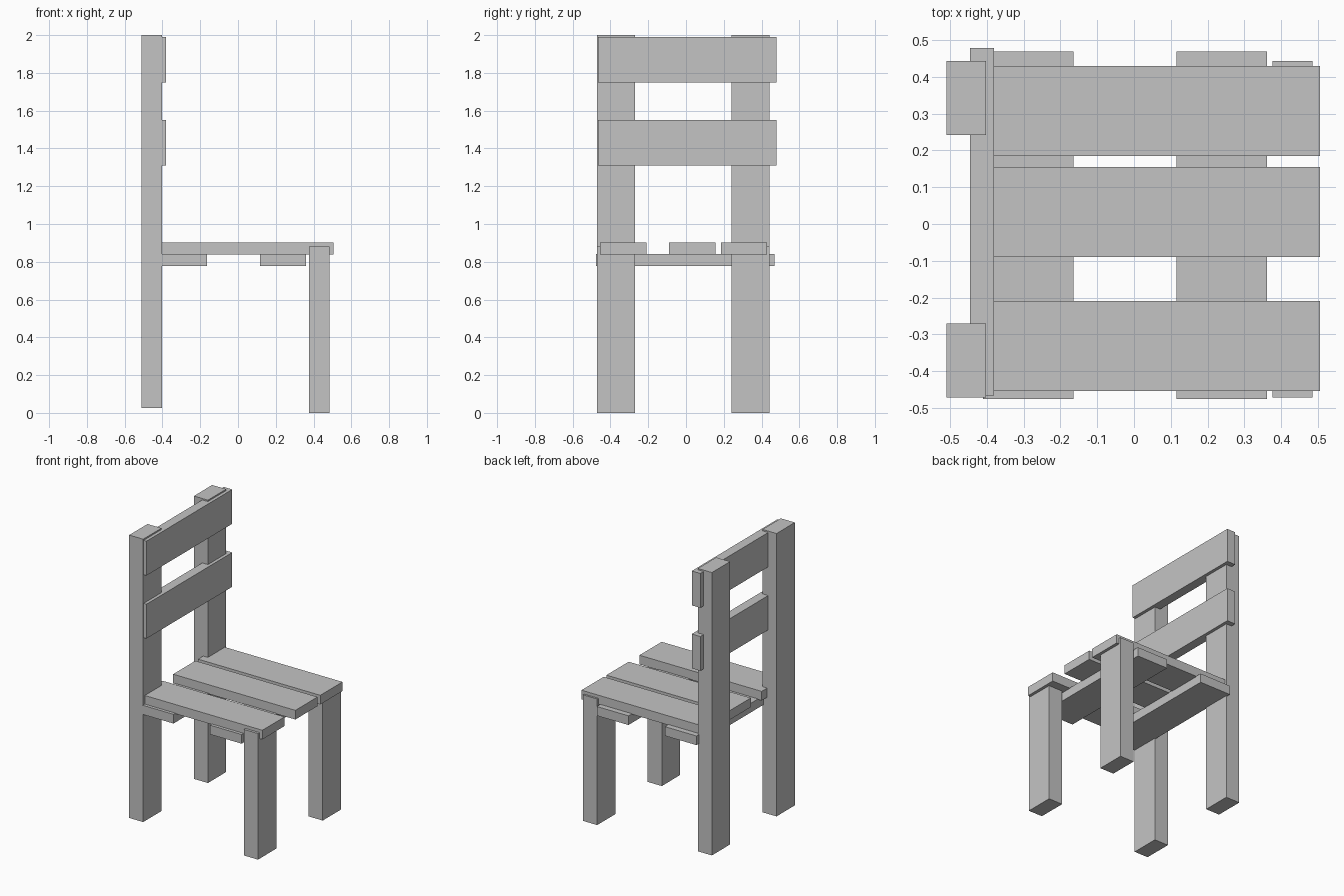
import bpy
import bmesh
from mathutils import Matrix, Vector

cube = bpy.data.objects.get("Cube")
if cube:
    bpy.data.objects.remove(cube, do_unlink=True)

# Single plain grey finish
GREY = (0.55, 0.55, 0.55, 1.0)
grey = bpy.data.materials.new("plain_grey")
grey.use_nodes = True
grey.diffuse_color = GREY
grey.node_tree.nodes["Principled BSDF"].inputs["Base Color"].default_value = GREY


def plank(name, x, y, z):
    """Box spanning the (low, high) range on each axis."""
    low, high = (Vector(corner) for corner in zip(x, y, z))
    bm = bmesh.new()
    bmesh.ops.create_cube(bm, size=1.0, matrix=Matrix.LocRotScale(
        None, None, high - low))
    mesh = bpy.data.meshes.new(name)
    bm.to_mesh(mesh)
    bm.free()
    mesh.materials.append(grey)
    obj = bpy.data.objects.new(name, mesh)
    obj.location = (low + high) / 2
    bpy.context.collection.objects.link(obj)


# Legs: the back pair carries on up as the backrest posts
for side, y in (("right", (-0.472, -0.27)), ("left", (0.242, 0.443))):
    plank(f"back_leg_{side}", (-0.51, -0.402), y, (0.025, 2.0))
    plank(f"front_leg_{side}", (0.376, 0.485), y, (0.0, 0.88))

# Backrest slats, set into the front of the posts
for level, z in (("lower", 1.31), ("upper", 1.75)):
    plank(f"backrest_slat_{level}", (-0.446, -0.38), (-0.466, 0.479), (z, z + 0.24))

# Cross bearers under the seat
for place, x in (("back", -0.41), ("front", 0.116)):
    plank(f"seat_bearer_{place}", (x, x + 0.245), (-0.476, 0.469), (0.778, 0.842))

# Unevenly spaced seat slats
for place, y in (("right", -0.454), ("middle", -0.09), ("left", 0.185)):
    plank(f"seat_slat_{place}", (-0.438, 0.506), (y, y + 0.245), (0.838, 0.902))
